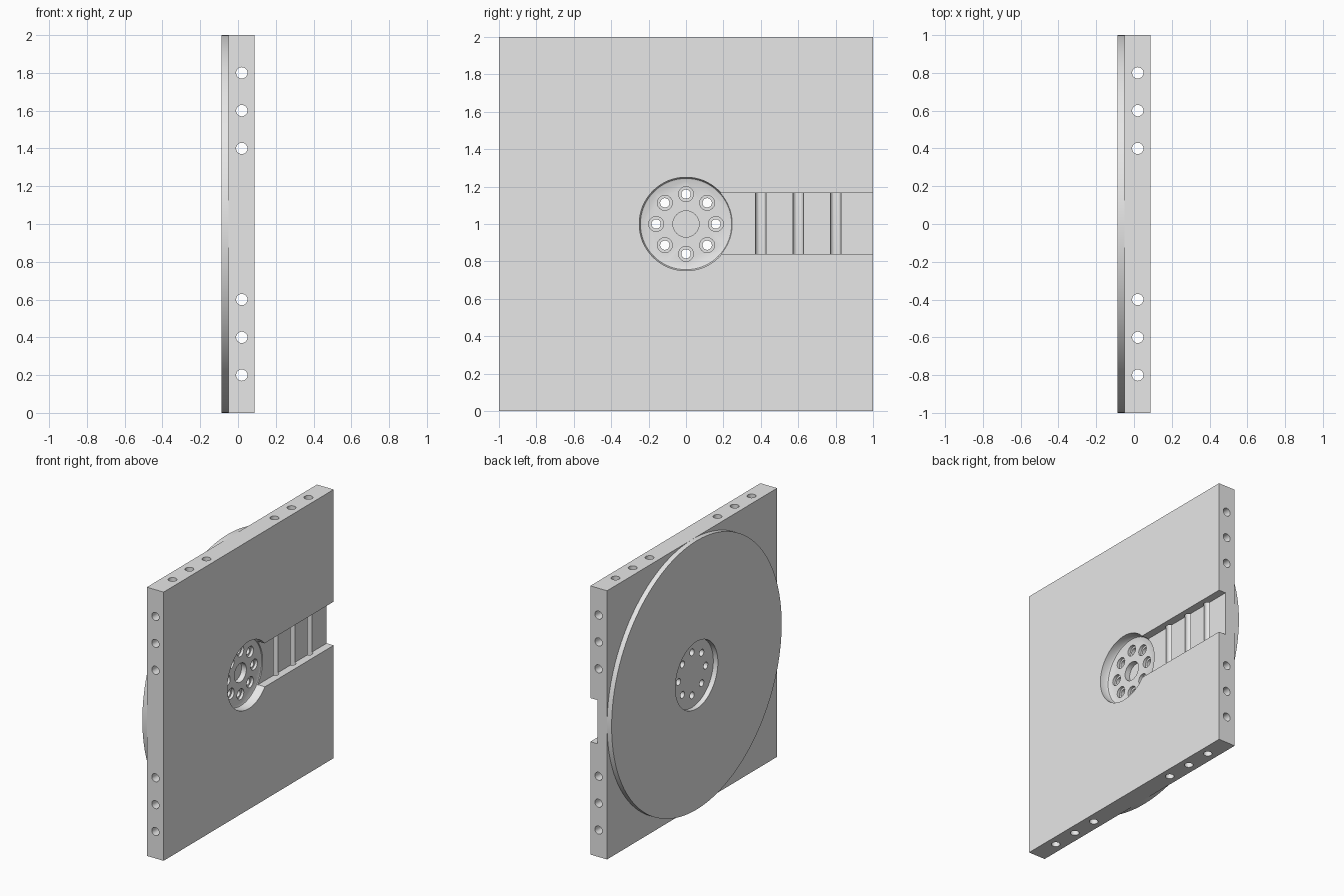
import bpy
import bmesh
import math
from mathutils import Matrix, Vector

if "Cube" in bpy.data.objects:
    bpy.data.objects.remove(bpy.data.objects["Cube"], do_unlink=True)

grey = bpy.data.materials.new("light_grey")
grey.use_nodes = True
grey.diffuse_color = (0.8, 0.8, 0.8, 1)
grey.node_tree.nodes["Principled BSDF"].inputs["Base Color"].default_value = (0.8, 0.8, 0.8, 1)

BACK, FRONT = -0.05, 0.0875      # faces of the square plate along x
MID = 1.0                        # height of the hub centre


def finish(name, bm):
    bmesh.ops.recalc_face_normals(bm, faces=bm.faces)
    mesh = bpy.data.meshes.new(name)
    bm.to_mesh(mesh)
    bm.free()
    mesh.materials.append(grey)
    ob = bpy.data.objects.new(name, mesh)
    bpy.context.scene.collection.objects.link(ob)
    return ob


def box(name, lo, hi):
    lo, hi = Vector(lo), Vector(hi)
    bm = bmesh.new()
    size = Matrix.Diagonal((*(hi - lo), 1))
    bmesh.ops.create_cube(bm, size=1, matrix=Matrix.Translation((lo + hi) / 2) @ size)
    return finish(name, bm)


def lathe(name, profile, centre, axis="X", segs=32):
    """Solid of revolution; profile holds (distance along axis, radius)."""
    bm = bmesh.new()
    rings = []
    for d, r in profile:
        ring = []
        for i in range(segs):
            a = 2 * math.pi * i / segs
            u, v = r * math.cos(a), r * math.sin(a)
            p = {"X": (d, u, v), "Y": (u, d, v), "Z": (u, v, d)}[axis]
            ring.append(bm.verts.new(Vector(p) + Vector(centre)))
        rings.append(ring)
    for a, b in zip(rings, rings[1:]):
        for i in range(segs):
            j = (i + 1) % segs
            bm.faces.new((a[i], a[j], b[j], b[i]))
    bm.faces.new(rings[0])
    bm.faces.new(rings[-1])
    return finish(name, bm)


def cut(ob, cutter):
    mod = ob.modifiers.new("cut", "BOOLEAN")
    mod.operation = "DIFFERENCE"
    mod.solver = "EXACT"
    mod.object = cutter
    bpy.context.view_layer.update()
    result = bpy.data.meshes.new_from_object(
        ob.evaluated_get(bpy.context.evaluated_depsgraph_get()))
    ob.modifiers.clear()
    ob.data = result
    bpy.data.objects.remove(cutter, do_unlink=True)


# Square plate with a channel running from the hub to the back edge
plate = box("square_plate", (BACK, -1, 0), (FRONT, 1, 2))
cut(plate, box("channel", (0.03, 0.1, 0.84), (0.2, 1.2, 1.165)))

# Hub recess with a rounded floor edge, and a shallow centre pocket
cut(plate, lathe("hub_recess", [(0.02, 0.235), (0.024, 0.244), (0.035, 0.25), (0.2, 0.25)],
                 (0, 0, MID), segs=64))
cut(plate, lathe("centre_pocket", [(-0.02, 0.07), (0.1, 0.07)], (0, 0, MID), segs=48))

# Ring of counterbored holes through the hub
for i in range(8):
    a = i * math.pi / 4
    spot = (0, 0.16 * math.cos(a), MID + 0.16 * math.sin(a))
    cut(plate, lathe("hub_hole", [(-0.1, 0.025), (0, 0.025), (0, 0.04), (0.06, 0.04)],
                     spot, segs=24))

# Long bores through the plate, both ways; the upright ones groove the channel floor
for s in (-1, 1):
    for k in (0.4, 0.6, 0.8):
        span = [(-1.2, 0.03), (1.2, 0.03)]
        cut(plate, lathe("level_bore", span, (0.02, 0, MID + s * k), "Y"))
        cut(plate, lathe("upright_bore", span, (0.02, s * k, MID), "Z"))

# Large round disc on the rear face, open at the hub
disc = lathe("round_disc", [(-0.0875, 1), (BACK, 1)], (0, 0, MID), segs=128)
cut(disc, lathe("disc_bore", [(-0.2, 0.25), (0.1, 0.25)], (0, 0, MID), segs=64))

# Smooth the round walls and keep the edges crisp
bpy.ops.object.select_all(action="DESELECT")
for ob in (plate, disc):
    ob.select_set(True)
bpy.context.view_layer.objects.active = plate
bpy.ops.object.shade_smooth_by_angle(angle=math.radians(30))
